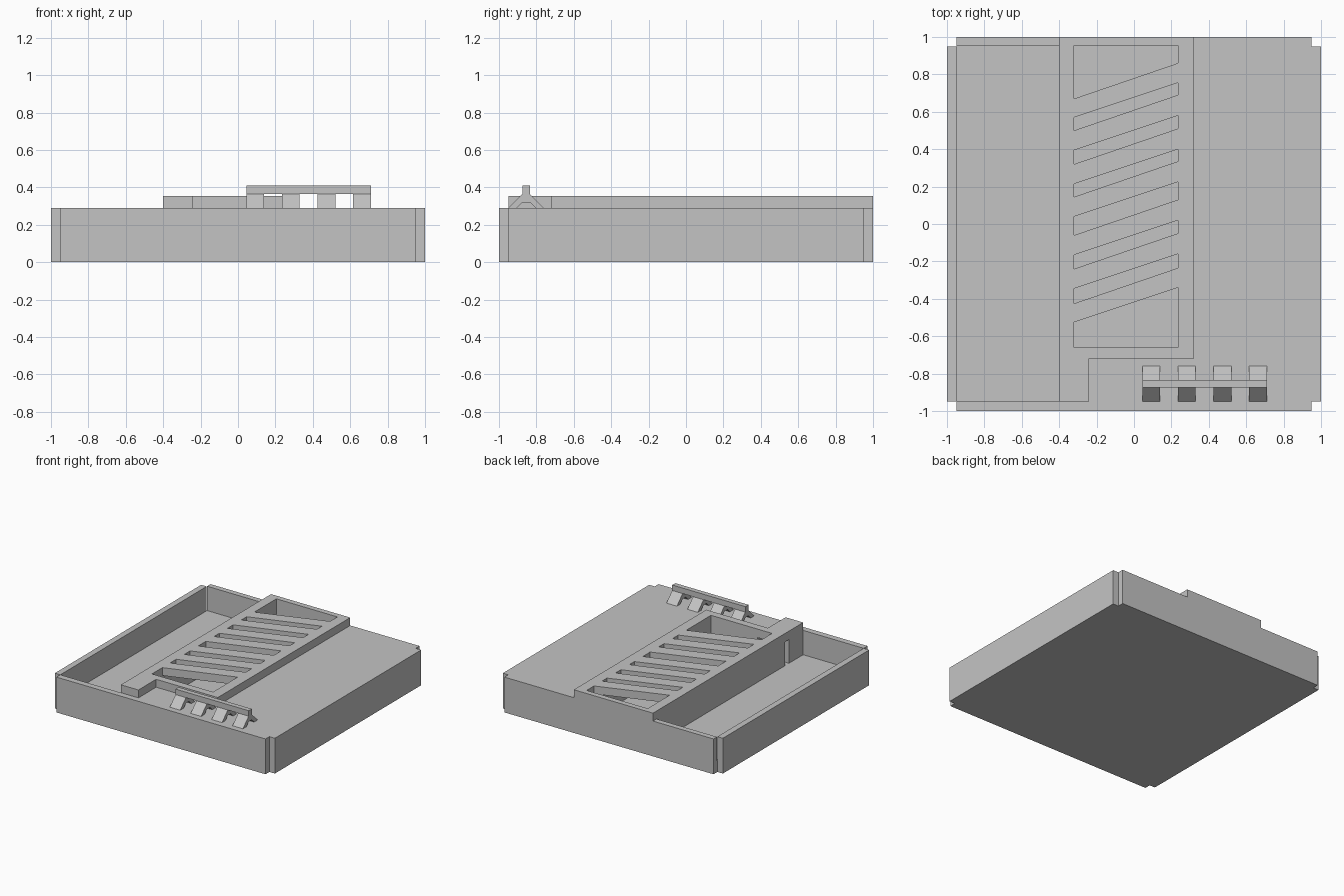
import bpy, bmesh

if "Cube" in bpy.data.objects:
    bpy.data.objects.remove(bpy.data.objects["Cube"])

grey = bpy.data.materials.new("plain grey")
grey.diffuse_color = (0.55, 0.55, 0.55, 1)
grey.use_nodes = True
grey.node_tree.nodes["Principled BSDF"].inputs["Base Color"].default_value = grey.diffuse_color


def prism(name, pts, lo, hi, axis="z"):
    """Extrude a 2D outline: along z (points are x,y) or along x (points are y,z)."""
    bm = bmesh.new()
    place = (lambda p: (p[0], p[1], lo)) if axis == "z" else (lambda p: (lo, p[0], p[1]))
    face = bm.faces.new([bm.verts.new(place(p)) for p in pts])
    ext = bmesh.ops.extrude_face_region(bm, geom=[face])
    move = (0, 0, hi - lo) if axis == "z" else (hi - lo, 0, 0)
    bmesh.ops.translate(bm, vec=move, verts=[g for g in ext["geom"] if isinstance(g, bmesh.types.BMVert)])
    bmesh.ops.recalc_face_normals(bm, faces=bm.faces)
    me = bpy.data.meshes.new(name)
    bm.to_mesh(me)
    bm.free()
    me.materials.append(grey)
    ob = bpy.data.objects.new(name, me)
    bpy.context.collection.objects.link(ob)
    return ob


def box(name, x0, x1, y0, y1, z0, z1):
    return prism(name, [(x0, y0), (x1, y0), (x1, y1), (x0, y1)], z0, z1)


def combine(ob, other, operation):
    mod = ob.modifiers.new("bool", "BOOLEAN")
    mod.operation, mod.object, mod.solver = operation, other, "EXACT"
    dg = bpy.context.evaluated_depsgraph_get()
    mesh = bpy.data.meshes.new_from_object(ob.evaluated_get(dg))
    ob.modifiers.clear()
    ob.data = mesh
    bpy.data.objects.remove(other)


FLOOR, DECK, TOP = 0.09, 0.29, 0.355

# Square case with notched corners
n = 0.95
case = prism("case", [(-n, -1), (n, -1), (n, -n), (1, -n), (1, n), (n, n),
                      (n, 1), (-n, 1), (-n, n), (-1, n), (-1, -n), (-n, -n)], 0, DECK)

# Raised L-shaped channel
combine(case, prism("channel", [(-0.4, -0.95), (-0.24, -0.95), (-0.24, -0.72),
                                (0.32, -0.72), (0.32, 1), (-0.4, 1)], 0.05, TOP), "UNION")

# Open side tray, channel cavity, and the small passage between them
combine(case, box("tray_cut", -0.95, -0.4, -0.95, 0.955, FLOOR, 0.6), "DIFFERENCE")
combine(case, box("cavity_cut", -0.32, 0.235, -0.66, 0.955, FLOOR, 0.6), "DIFFERENCE")
combine(case, box("slit_cut", -0.45, -0.19, -0.765, -0.715, FLOOR, 0.285), "DIFFERENCE")
combine(case, box("passage_cut", -0.24, -0.19, -0.74, -0.6, FLOOR, 0.285), "DIFFERENCE")

# Slanted grille bars over the cavity
for i, (a, b) in enumerate([(0.67, 0.57), (0.50, 0.395), (0.32, 0.215), (0.145, 0.04),
                            (-0.06, -0.165), (-0.24, -0.345), (-0.425, -0.525)]):
    prism(f"grille_bar_{i + 1}", [(-0.32, b), (0.235, b + 0.185), (0.235, a + 0.19), (-0.32, a)],
          DECK, TOP)

# Handrail with splayed legs
box("handrail", 0.045, 0.71, -0.875, -0.835, 0.365, 0.41)
for i in range(4):
    x = 0.045 + 0.19 * i
    prism(f"rail_leg_{i + 1}", [(-0.95, DECK), (-0.875, 0.365), (-0.835, 0.365), (-0.76, DECK),
                                (-0.805, DECK), (-0.835, 0.32), (-0.875, 0.32), (-0.905, DECK)],
          x, x + 0.095, axis="x")
